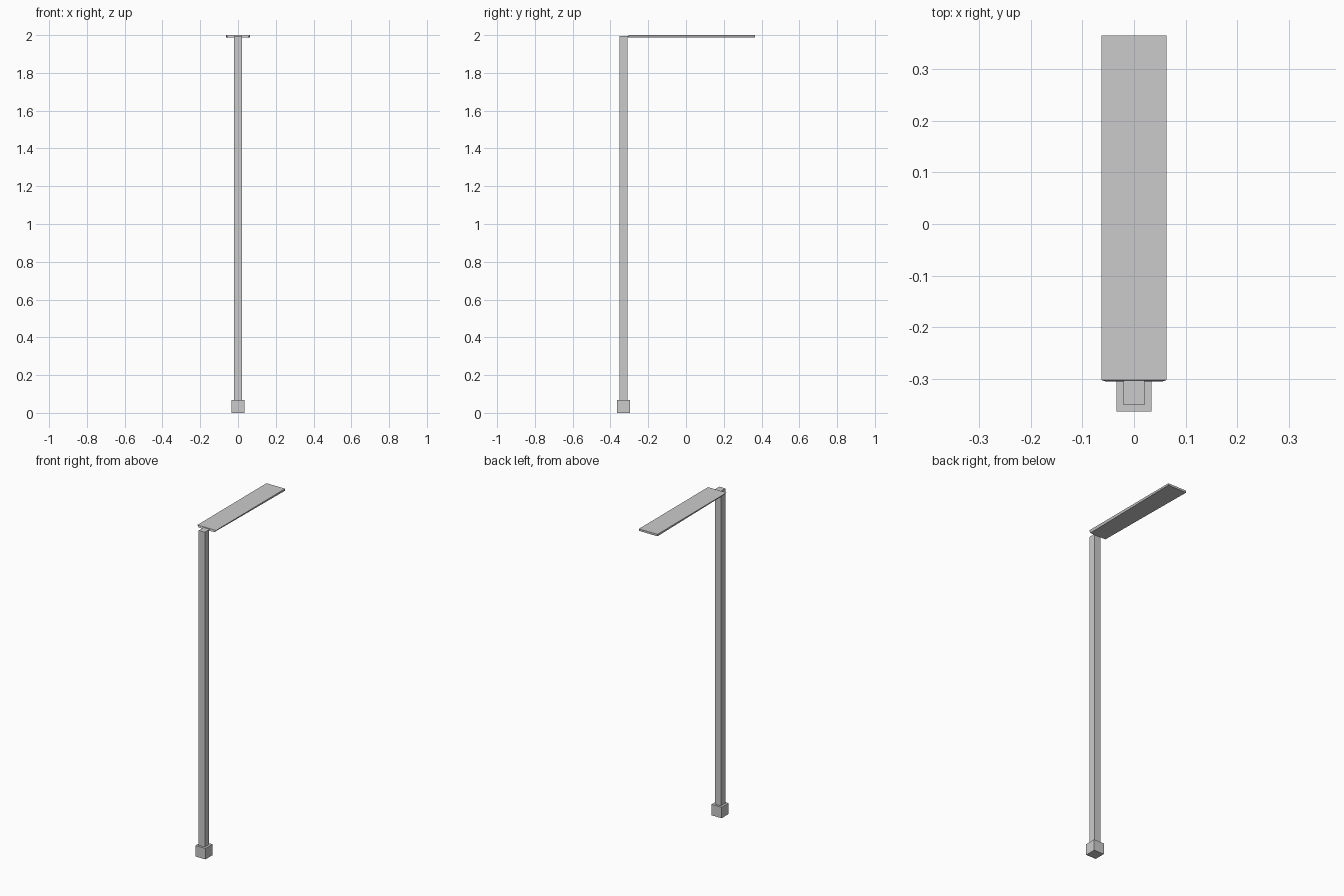
import bpy, bmesh

if "Cube" in bpy.data.objects:
    bpy.data.objects.remove(bpy.data.objects["Cube"])


def box(name, x, y0, y1, z0, z1):
    """Box symmetric in x with half width x."""
    bm = bmesh.new()
    bmesh.ops.create_cube(bm, size=1)
    for v in bm.verts:
        v.co.x *= 2 * x
        v.co.y = y1 if v.co.y > 0 else y0
        v.co.z = z1 if v.co.z > 0 else z0
    mesh = bpy.data.meshes.new(name)
    bm.to_mesh(mesh)
    bm.free()
    ob = bpy.data.objects.new(name, mesh)
    bpy.context.collection.objects.link(ob)
    return ob


# square foot and upright post
box("foot", 0.034, -0.364, -0.296, 0.0, 0.067)
box("post", 0.0205, -0.351, -0.309, 0.067, 1.996)

# short bracket joining post and panel
box("bracket", 0.0205, -0.309, -0.295, 1.989, 1.996)

# flat lamp panel with a slightly sloped inner end
panel = box("lamp_panel", 0.063, -0.303, 0.366, 1.988, 2.0)
for v in panel.data.vertices:
    if v.co.y < 0 and v.co.z < 1.99:
        v.co.y = -0.306
        v.co.x *= 0.85
